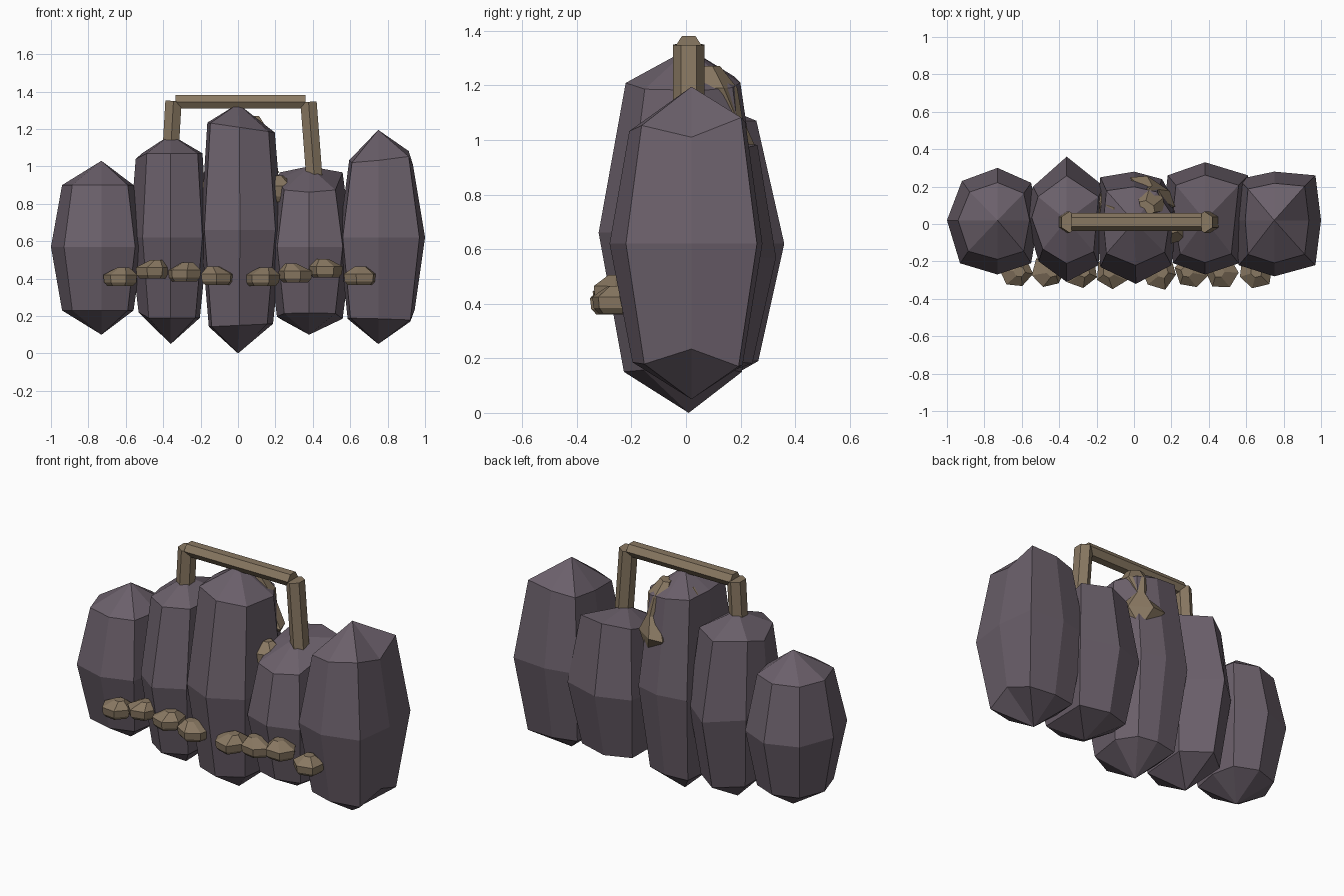
import bpy, bmesh, math, random
from mathutils import Vector

random.seed(4)
cube = bpy.data.objects.get("Cube")
if cube:
    bpy.data.objects.remove(cube, do_unlink=True)


def make_material(name, color):
    mat = bpy.data.materials.new(name)
    mat.use_nodes = True
    mat.diffuse_color = color
    bsdf = mat.node_tree.nodes["Principled BSDF"]
    bsdf.inputs["Base Color"].default_value = color
    bsdf.inputs["Roughness"].default_value = 0.9
    return mat


STONE = make_material("dusky stone", (0.146, 0.116, 0.145, 1))
WOOD = make_material("dry wood", (0.25, 0.188, 0.122, 1))


def loft(name, rings, mat):
    """Skin a stack of rings; a ring of one point closes to a tip."""
    bm = bmesh.new()
    rows = [[bm.verts.new(p) for p in ring] for ring in rings]
    for low, high in zip(rows, rows[1:]):
        n = max(len(low), len(high))
        for i in range(n):
            j = (i + 1) % n
            if len(low) == 1:
                bm.faces.new((low[0], high[j], high[i]))
            elif len(high) == 1:
                bm.faces.new((low[i], low[j], high[0]))
            else:
                bm.faces.new((low[i], low[j], high[j], high[i]))
    for row in (rows[0], rows[-1]):
        if len(row) > 2:
            bm.faces.new(row)
    bmesh.ops.recalc_face_normals(bm, faces=bm.faces)
    mesh = bpy.data.meshes.new(name)
    bm.to_mesh(mesh)
    bm.free()
    mesh.materials.append(mat)
    obj = bpy.data.objects.new(name, mesh)
    bpy.context.collection.objects.link(obj)


def boulder(name, x, y, heights, outline, tilt=(0, 0), taper=(0.78, 0.72)):
    """Pointed stone: tip, lower ring, waist, upper ring, tip.
    A third outline value pulls that corner's ring points to the waist."""
    base, low, mid, high, tip = heights

    def ring(z, sx, sy, lean, pull):
        return [Vector((x + px * sx, y + py * sy,
                        z + lean * (tilt[0] * px + tilt[1] * py) + pull * sum(extra)))
                for px, py, *extra in outline]

    loft(name, [[Vector((x, y, base))], ring(low, 0.78, 0.72, -0.3, 1),
                ring(mid, 1, 1, 0, 0), ring(high, *taper, 1, -1),
                [Vector((x, y, tip))]], STONE)


# Five upright stones
boulder("stone_far_right", -0.73, 0.02, (0.1, 0.23, 0.57, 0.9, 1.03),
        [(0, -0.29), (0.18, -0.23), (0.22, 0), (0.18, 0.2),
         (0, 0.28), (-0.19, 0.21), (-0.27, 0), (-0.2, -0.23)])
boulder("stone_right", -0.36, 0.02, (0.05, 0.19, 0.62, 1.07, 1.17),
        [(0, -0.33), (0.17, -0.24), (0.2, 0.18), (0, 0.34),
         (-0.18, 0.18), (-0.22, 0.02, 0.03), (-0.15, -0.22)], taper=(0.85, 0.7))
boulder("stone_middle", 0, 0.01, (0, 0.15, 0.66, 1.21, 1.335),
        [(0.01, -0.33), (0.2, -0.23), (0.24, 0.07), (0.15, 0.23),
         (0, 0.27), (-0.18, 0.24), (-0.2, 0), (-0.18, -0.24)], (-0.12, 0), (0.82, 0.7))
boulder("stone_left", 0.38, 0.02, (0.1, 0.2, 0.57, 0.92, 1.0),
        [(0, -0.29), (0.18, -0.23), (0.23, 0.24), (0, 0.31),
         (-0.2, 0.24), (-0.22, 0.05), (-0.17, -0.23)], (0, 0.2), (0.78, 0.78))
boulder("stone_far_left", 0.75, 0.02, (0.05, 0.18, 0.62, 1.05, 1.195),
        [(0, -0.3), (0.22, -0.24), (0.25, 0, 0.06), (0.22, 0.24),
         (0, 0.26), (-0.19, 0.22), (-0.21, 0), (-0.19, -0.24)], (0.08, 0.06), (0.74, 0.76))


def beam(name, start, end, radius):
    """Six-sided timber."""
    a, b = Vector(start), Vector(end)
    side = Vector((0, 1, 0))
    up = (b - a).normalized().cross(side)

    def ring(center):
        return [center + side * (radius * math.cos(k * math.pi / 3))
                + up * (radius * 0.88 * math.sin(k * math.pi / 3)) for k in range(6)]

    loft(name, [ring(a), ring(b)], WOOD)


# Carrying handle
beam("handle_bar", (-0.335, 0.01, 1.345), (0.36, 0.01, 1.345), 0.048)
beam("handle_post_right", (-0.365, 0.01, 1.0), (-0.345, 0.01, 1.35), 0.057)
beam("handle_post_left", (0.415, 0.01, 0.85), (0.377, 0.01, 1.345), 0.057)


def chip(name, center, size, height, sides=6):
    """Flat faceted nugget with a low, off-centre point."""
    c = Vector(center)
    spread = [random.uniform(0.85, 1.1) for _ in range(sides)]
    turn = random.uniform(0, 1)
    drift = random.uniform(-0.3, 0.3) * size

    def ring(scale, z, shift=0):
        return [c + Vector((shift + size * scale * s * math.cos(turn + math.tau * k / sides),
                            size * scale * s * math.sin(turn + math.tau * k / sides),
                            height * z)) for k, s in enumerate(spread)]

    loft(name, [ring(0.75, -0.5), ring(0.95, -0.3), ring(1, 0.1),
                ring(0.35, 0.5, drift)], WOOD)


# Row of nuggets along the front
row = [(-0.63, 0.41), (-0.46, 0.45), (-0.29, 0.435), (-0.11, 0.415),
       (0.13, 0.41), (0.31, 0.43), (0.47, 0.455), (0.65, 0.415)]
for i, (x, z) in enumerate(row):
    chip(f"front_nugget_{i + 1}", (x, -0.255, z), 0.096, 0.1)

# Nuggets wedged around the middle stone
chip("side_nugget_left", (0.22, -0.02, 0.88), 0.085, 0.14)
chip("side_nugget_right", (-0.18, 0.11, 0.87), 0.065, 0.13)
chip("top_nugget", (-0.1, 0.08, 1.23), 0.05, 0.07)

# Splintered piece wrapping the back corner: wide foot, narrow neck, wide head
along, outward = Vector((0.83, -0.55, 0)), Vector((0.55, 0.83, 0))
splinter = []
for x, y, z, w, d in ((0.1, 0.17, 0.9, 0.06, 0.05), (0.1, 0.17, 0.97, 0.145, 0.065),
                      (0.09, 0.16, 1.08, 0.04, 0.05), (0.09, 0.12, 1.19, 0.09, 0.06),
                      (0.07, 0.09, 1.27, 0.05, 0.03)):
    splinter.append([Vector((x, y, z)) + along * (w * math.cos(k * math.pi / 3))
                     + outward * (d * math.sin(k * math.pi / 3)) for k in range(6)])
loft("back_splinter", splinter, WOOD)
